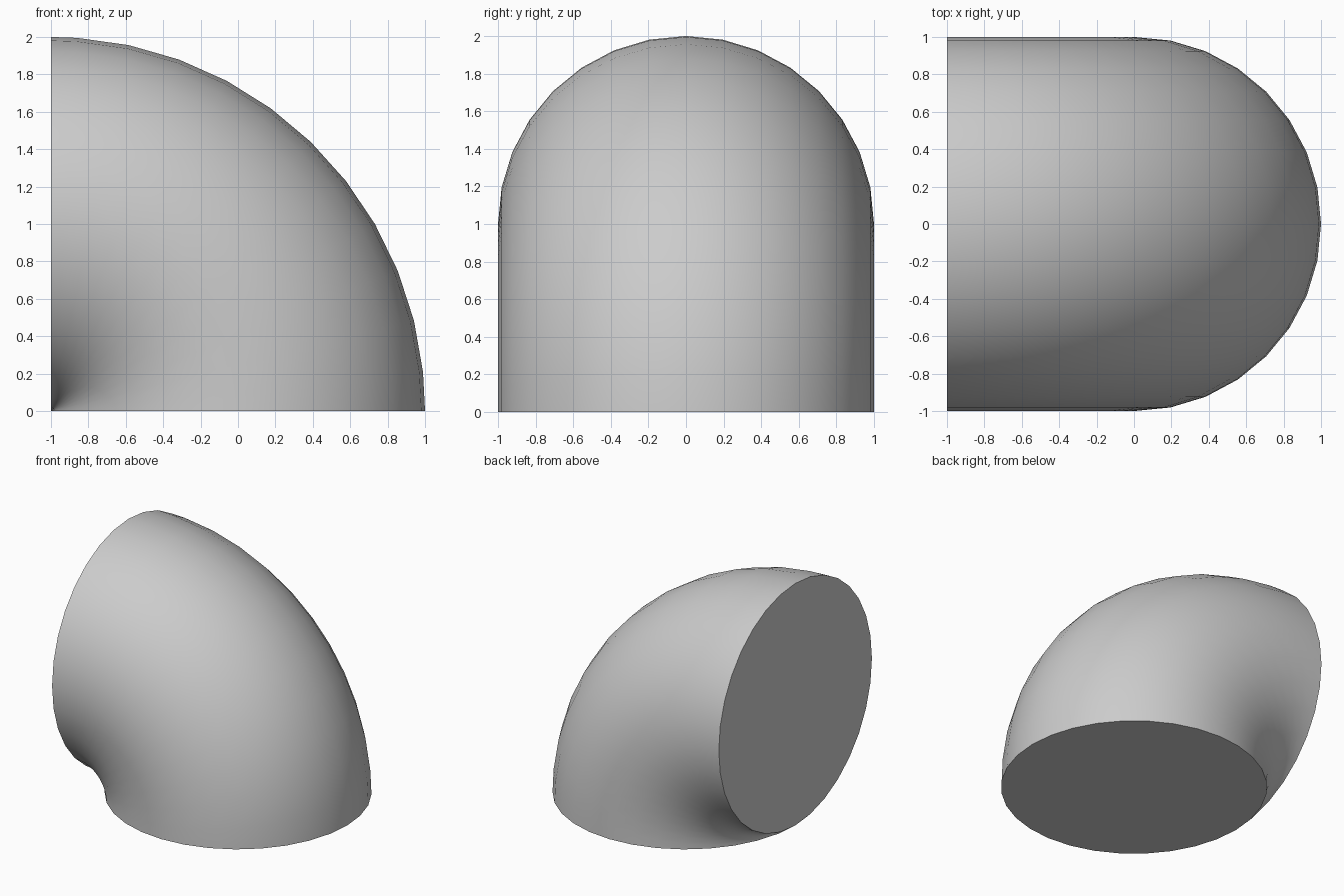
import bpy
import bmesh
from math import sin, cos, radians, tau

if "Cube" in bpy.data.objects:
    bpy.data.objects.remove(bpy.data.objects["Cube"])

SIDES = 32
TUBE_R = 1.0     # tube radius
BEND_R = 1.0     # bend radius, so the inner side pinches to a point
ANGLES = [0] + list(range(6, 87, 8)) + [90]

bm = bmesh.new()

# Rings of the tube swept a quarter turn about the y axis through (-1, 0, 0)
rings = []
for deg in ANGLES:
    t = radians(deg)
    ring = []
    for i in range(SIDES):
        a = tau * i / SIDES
        r = BEND_R + TUBE_R * cos(a)
        ring.append(bm.verts.new((-1 + r * cos(t), TUBE_R * sin(a), r * sin(t))))
    rings.append(ring)

# Curved wall
for low, high in zip(rings, rings[1:]):
    for i in range(SIDES):
        j = (i + 1) % SIDES
        bm.faces.new((low[i], low[j], high[j], high[i]))

# Flat end caps
bm.faces.new(rings[0][::-1])
bm.faces.new(rings[-1])

# Close the pinched inner corner
bmesh.ops.remove_doubles(bm, verts=bm.verts, dist=1e-4)
bmesh.ops.recalc_face_normals(bm, faces=bm.faces)

mesh = bpy.data.meshes.new("pipe_elbow")
bm.to_mesh(mesh)
bm.free()
elbow = bpy.data.objects.new("pipe_elbow", mesh)
bpy.context.collection.objects.link(elbow)

# Smooth wall, sharp cap rims
bpy.context.view_layer.objects.active = elbow
elbow.select_set(True)
bpy.ops.object.shade_smooth_by_angle(angle=radians(40))
